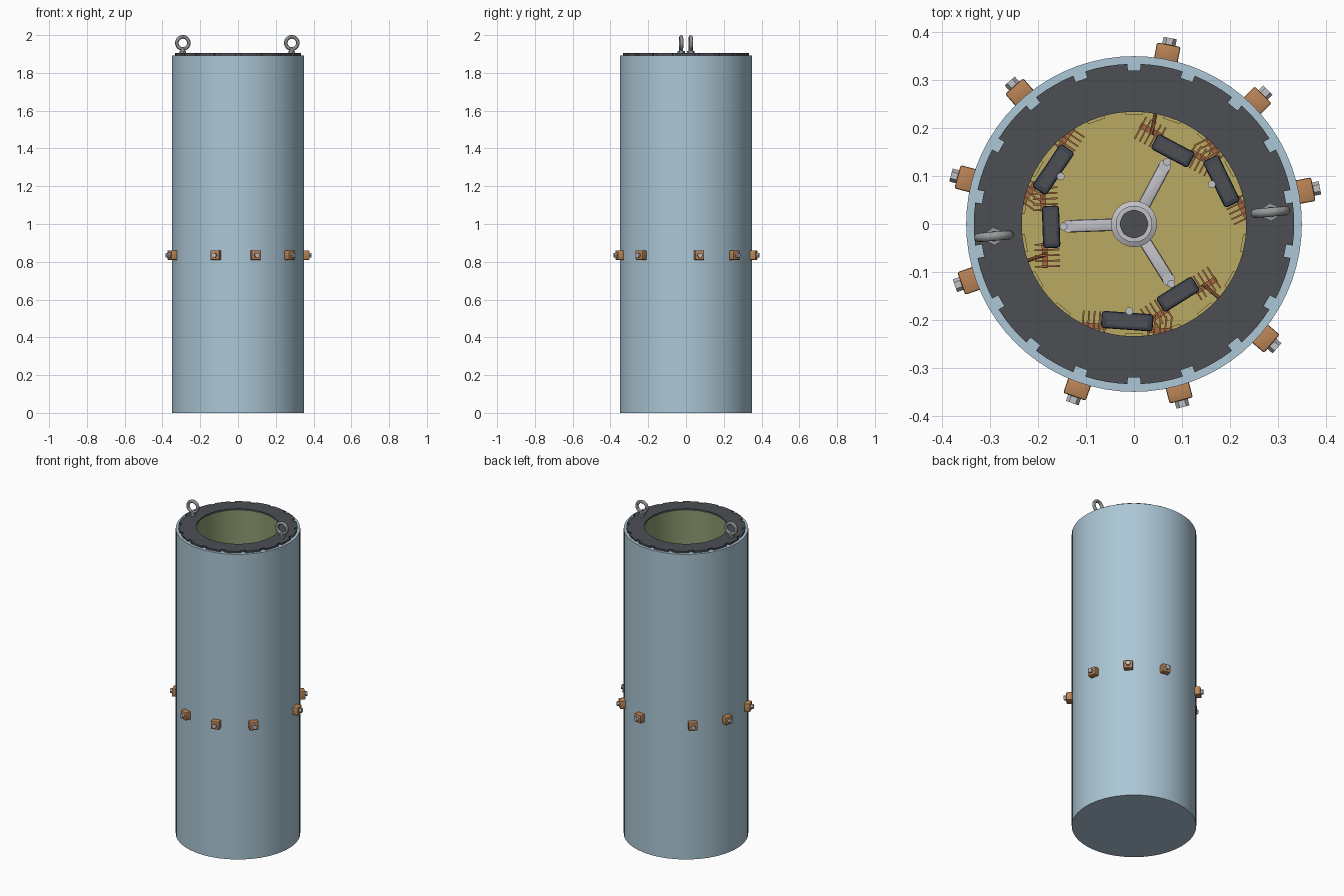
import bpy, bmesh, math
from mathutils import Matrix, Vector

if "Cube" in bpy.data.objects:
    bpy.data.objects.remove(bpy.data.objects["Cube"])

def mat(name, r, g, b):
    lin = lambda c: ((c / 255 + 0.055) / 1.055) ** 2.4
    m = bpy.data.materials.new(name)
    m.diffuse_color = (lin(r), lin(g), lin(b), 1)
    m.use_nodes = True
    m.node_tree.nodes["Principled BSDF"].inputs["Base Color"].default_value = m.diffuse_color
    return m

BLUE = mat("pale blue", 172, 199, 214)
GREEN = mat("olive green", 140, 155, 112)
YELLOW = mat("mustard", 186, 170, 100)
DARK = mat("charcoal", 76, 78, 84)
COPPER = mat("copper", 186, 132, 86)
BROWN = mat("dark copper", 165, 105, 65)
GREY = mat("light grey", 192, 192, 198)
STEEL = mat("steel", 150, 153, 154)
BLOCK = mat("slate", 62, 68, 78)

def finish(bm, name, mats, smooth=True):
    bmesh.ops.recalc_face_normals(bm, faces=bm.faces)
    me = bpy.data.meshes.new(name)
    bm.to_mesh(me)
    bm.free()
    ob = bpy.data.objects.new(name, me)
    bpy.context.collection.objects.link(ob)
    for m in mats:
        me.materials.append(m)
    if smooth:
        bpy.context.view_layer.objects.active = ob
        ob.select_set(True)
        bpy.ops.object.shade_smooth_by_angle(angle=math.radians(35))
        ob.select_set(False)
    return ob

def lathe(name, profile, mats, rule=None, n=72):
    bm = bmesh.new()
    vs = [bm.verts.new((r, 0, z)) for r, z in profile]
    edges = [bm.edges.new(p) for p in zip(vs, vs[1:])]
    bmesh.ops.spin(bm, geom=vs + edges, cent=(0, 0, 0), axis=(0, 0, 1),
                   angle=2 * math.pi, steps=n)
    bmesh.ops.remove_doubles(bm, verts=bm.verts, dist=1e-5)
    for f in bm.faces:
        f.material_index = rule(f) if rule else 0
    return finish(bm, name, mats)

def polar(deg, r, t, z):
    """Frame with local x radial, local y tangential."""
    return Matrix.Rotation(math.radians(deg), 4, 'Z') @ Matrix.Translation((r, t, z))

def box(name, m, frame, size, bevel=0):
    bm = bmesh.new()
    bmesh.ops.create_cube(bm, size=1, matrix=Matrix.Diagonal((*size, 1)))
    if bevel:
        bmesh.ops.bevel(bm, geom=bm.edges[:], offset=bevel, segments=2,
                        affect='EDGES', profile=0.5)
    bm.transform(frame)
    return finish(bm, name, [m])

def cyl(name, m, frame, r, h, n=24):
    bm = bmesh.new()
    bmesh.ops.create_cone(bm, cap_ends=True, segments=n, radius1=r, radius2=r,
                          depth=h, matrix=frame)
    return finish(bm, name, [m])

TO_X = Matrix.Rotation(math.pi / 2, 4, 'Y')

# Tall housing: blue outside, green bore, mustard floor
def housing_rule(f):
    c = f.calc_center_median()
    r = math.hypot(c.x, c.y)
    if r < 0.24 and 0.025 < c.z < 1.89:
        return 2 if c.z < 0.035 else 1
    return 0
lathe("housing", [(0, 0), (0.35, 0), (0.35, 1.893), (0.237, 1.893),
                  (0.237, 0.03), (0, 0.03)], [BLUE, GREEN, YELLOW], housing_rule)

# Notched dark top ring, 18 notches of constant width
bm = bmesh.new()
outer, inner = [], []
for k in range(18):
    a0 = math.radians(10 + 20 * k)
    for d, r in ((-2.3, 0.334), (-2.3, 0.32), (2.3, 0.32), (2.3, 0.334),
                 (6.1, 0.334), (10, 0.334), (13.9, 0.334)):
        a = a0 + math.radians(d)
        outer.append(bm.verts.new((r * math.cos(a), r * math.sin(a), 1.893)))
        inner.append(bm.verts.new((0.234 * math.cos(a), 0.234 * math.sin(a), 1.893)))
N = len(outer)
for i in range(N):
    j = (i + 1) % N
    q = [outer[i], outer[j], inner[j], inner[i]]
    if i % 7 in (0, 2):            # radial notch sides share one inner point
        q.pop()
    bm.faces.new(q)
bmesh.ops.remove_doubles(bm, verts=inner, dist=1e-5)
top = bmesh.ops.extrude_face_region(bm, geom=bm.faces[:])
bmesh.ops.translate(bm, vec=(0, 0, 0.011),
                    verts=[v for v in top["geom"] if isinstance(v, bmesh.types.BMVert)])
finish(bm, "notched_top_ring", [DARK], smooth=False)

# Floor lugs against the bore
for k in range(18):
    box("floor_lug", YELLOW, polar(10 + 20 * k, 0.233, 0, 0.06), (0.01, 0.037, 0.06))

# Lifting eyes: hex base, stem and ring
for a, r in ((5, 0.286), (185, 0.293)):
    f = polar(a, r, 0, 0)
    cyl("eye_base", STEEL, f @ Matrix.Translation((0, 0, 1.909)), 0.019, 0.012, 6)
    cyl("eye_stem", STEEL, f @ Matrix.Translation((0, 0, 1.92)), 0.011, 0.025)
    bpy.ops.mesh.primitive_torus_add(major_radius=0.032, minor_radius=0.0095,
                                     major_segments=32, minor_segments=12)
    ob = bpy.context.object
    ob.name = "lifting_eye"
    ob.matrix_world = f @ Matrix.Translation((0, 0, 1.9585)) @ Matrix.Rotation(math.pi / 2, 4, 'X')
    ob.data.materials.append(STEEL)
    bpy.ops.object.shade_smooth_by_angle()
    ob.select_set(False)

ZC = 0.835   # height of the contact level

# Outside terminals with hex bolts, three groups of three
for g in range(3):
    for a in (11, 45, 79):
        a += 120 * g
        box("terminal", COPPER, polar(a, 0.363, 0, ZC), (0.036, 0.05, 0.05), 0.004)
        cyl("terminal_bolt", GREY, polar(a, 0.385, 0, ZC) @ TO_X, 0.014, 0.02, 6)

# Inner contact blocks with copper blades on both ends
for g in range(3):
    for a, r, length, first in ((62, 0.173, 0.088, 0.036), (26, 0.203, 0.108, 0.046)):
        a += 120 * g
        box("contact_block", BLOCK, polar(a, r, 0, ZC), (0.036, length, 0.1), 0.006)
        box("block_face", DARK, polar(a, r, 0, ZC + 0.05), (0.022, length * 0.8, 0.006))
        for s in (-1, 1):
            for k in range(5):
                box("contact_blade", BROWN, polar(a, r + 0.01, s * (first + 0.0115 * k), ZC),
                    (0.052, 0.0035, 0.05))
            box("blade_carrier", BROWN, polar(a, r + 0.015, s * (first + 0.023), ZC - 0.015),
                (0.012, 0.052, 0.012))
    cyl("guide_pin", GREY, polar(27 + 120 * g, 0.182, 0, ZC), 0.008, 0.11)
    # stem joining the blades to the wall
    cyl("contact_stem", BROWN, polar(79 + 120 * g, 0.215, 0, ZC) @ TO_X, 0.004, 0.05, 10)

# Central shaft and three armed spider
cyl("drive_shaft", DARK, Matrix.Translation((0, 0, 0.48)), 0.029, 0.9, 32)
lathe("spider_hub", [(0.029, 0.8), (0.048, 0.8), (0.048, 0.87), (0.038, 0.875),
                     (0.038, 0.9), (0.029, 0.9), (0.029, 0.8)], [GREY], n=40)
for g in range(3):
    a = 62 + 120 * g
    box("spider_arm", GREY, polar(a, 0.09, 0, ZC), (0.1, 0.026, 0.04), 0.005)
    cyl("arm_end", GREY, polar(a, 0.137, 0, ZC), 0.013, 0.044)
    cyl("arm_pin", GREY, polar(a, 0.147, 0, ZC + 0.02), 0.008, 0.04)
